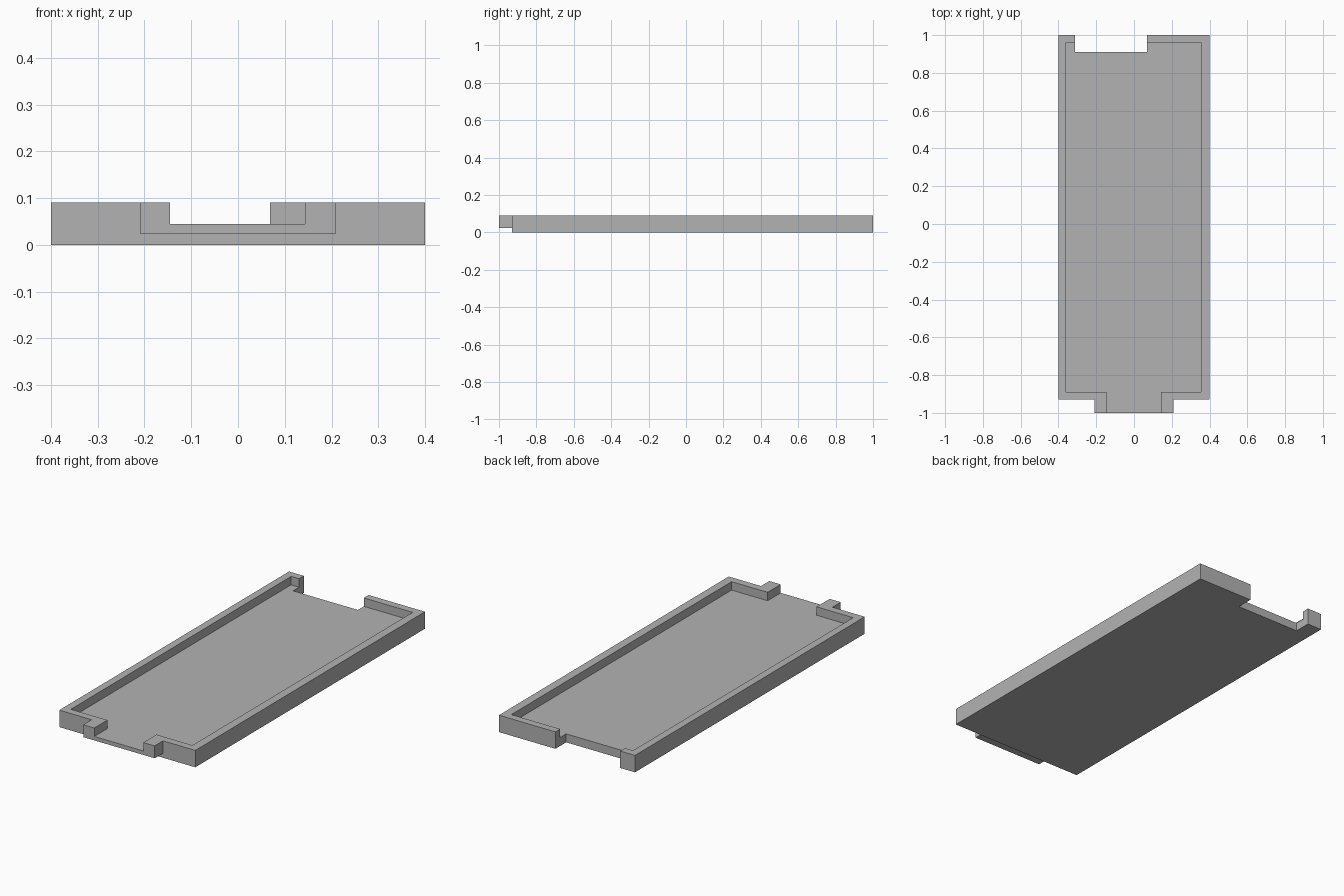
import bpy
import bmesh

cube = bpy.data.objects.get("Cube")
if cube:
    bpy.data.objects.remove(cube, do_unlink=True)

FLOOR, RIM = 0.045, 0.09

grey = bpy.data.materials.new("plain grey")
grey.use_nodes = True
colour = (0.45, 0.45, 0.45, 1)
grey.diffuse_color = colour
grey.node_tree.nodes["Principled BSDF"].inputs["Base Color"].default_value = colour


def prism(name, outline, bottom, top):
    """Extrude a flat outline from bottom to top."""
    bm = bmesh.new()
    face = bm.faces.new([bm.verts.new((x, y, bottom)) for x, y in outline])
    grown = bmesh.ops.extrude_face_region(bm, geom=[face])["geom"]
    verts = [v for v in grown if isinstance(v, bmesh.types.BMVert)]
    bmesh.ops.translate(bm, verts=verts, vec=(0, 0, top - bottom))
    bmesh.ops.recalc_face_normals(bm, faces=bm.faces)
    mesh = bpy.data.meshes.new(name)
    bm.to_mesh(mesh)
    bm.free()
    mesh.materials.append(grey)
    obj = bpy.data.objects.new(name, mesh)
    bpy.context.collection.objects.link(obj)
    return obj


def box(x0, x1, y0, y1):
    return [(x0, y0), (x1, y0), (x1, y1), (x0, y1)]


def combine(target, tool, operation):
    """Apply a boolean and discard the helper."""
    tool.hide_render = True
    mod = target.modifiers.new(operation, "BOOLEAN")
    mod.operation, mod.object, mod.solver = operation, tool, "EXACT"
    bpy.context.view_layer.objects.active = target
    bpy.ops.object.modifier_apply(modifier=mod.name)
    bpy.data.objects.remove(tool, do_unlink=True)


# Slab with the raised front spout
tray = prism("tray", box(-0.4, 0.4, -0.93, 1), 0, RIM)
combine(tray, prism("front_spout", box(-0.21, 0.21, -1, -0.7), 0.024, RIM), "UNION")

# Hollow interior, running out through the spout channel
cavity = [(-0.36, 0.96), (-0.36, -0.89), (-0.145, -0.89), (-0.145, -1.1),
          (0.143, -1.1), (0.143, -0.89), (0.355, -0.89), (0.355, 0.96)]
combine(tray, prism("cavity_cutter", cavity, FLOOR, 0.2), "DIFFERENCE")

# Off-centre notch through the back wall and floor
combine(tray, prism("notch_cutter", box(-0.313, 0.068, 0.91, 1.1), -0.1, 0.2), "DIFFERENCE")
